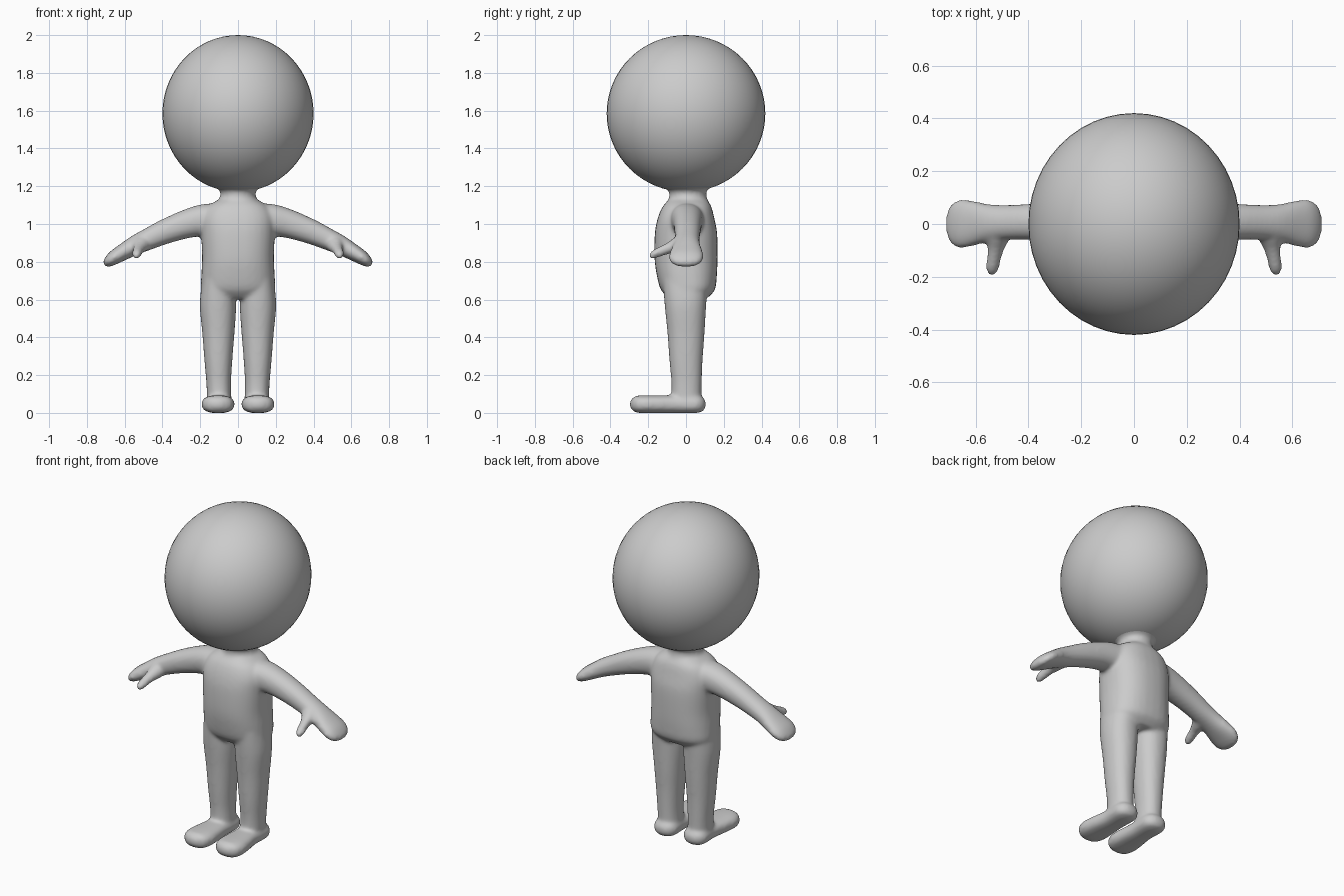
import bpy, bmesh, math
from mathutils import Vector

grey = bpy.data.materials.new("plain_grey")
grey.diffuse_color = (0.6, 0.6, 0.6, 1)
X, Y, Z = Vector((1, 0, 0)), Vector((0, 1, 0)), Vector((0, 0, 1))


def catmull(a, b, c, d, t):
    return 0.5 * (2 * b + (c - a) * t + (2 * a - 5 * b + 4 * c - d) * t * t
                  + (3 * b - a - 3 * c + d) * t ** 3)


def loft(bm, rows, u, v, power=2.0, n=32, steps=4):
    """Closed tube through rows of (x, y, z, half size along u, half size along v)."""
    smooth = []
    for i in range(len(rows) - 1):
        p = [rows[max(0, min(len(rows) - 1, i + k))] for k in (-1, 0, 1, 2)]
        for s in range(steps):
            smooth.append([catmull(*q, s / steps) for q in zip(*p)])
    smooth.append(rows[-1])
    rings = []
    for x, y, z, ru, rv in smooth:
        ring = []
        for k in range(n):
            c, s = math.cos(2 * math.pi * k / n), math.sin(2 * math.pi * k / n)
            a = math.copysign(abs(c) ** (2 / power), c) * max(ru, 0.004)
            b = math.copysign(abs(s) ** (2 / power), s) * max(rv, 0.004)
            ring.append(bm.verts.new(Vector((x, y, z)) + u * a + v * b))
        rings.append(ring)
    faces = [bm.faces.new(rings[0]), bm.faces.new(rings[-1])]
    for r, q in zip(rings, rings[1:]):
        for k in range(n):
            faces.append(bm.faces.new((r[k], r[k - 1], q[k - 1], q[k])))
    bmesh.ops.recalc_face_normals(bm, faces=faces)


def finish(name, bm):
    me = bpy.data.meshes.new(name)
    bm.to_mesh(me)
    bm.free()
    me.materials.append(grey)
    ob = bpy.data.objects.new(name, me)
    bpy.context.collection.objects.link(ob)
    for p in me.polygons:
        p.use_smooth = True
    return ob


# Head: slightly deeper than wide
bm = bmesh.new()
bmesh.ops.create_uvsphere(bm, u_segments=48, v_segments=32, radius=1)
for vert in bm.verts:
    vert.co = Vector((vert.co.x * 0.40, vert.co.y * 0.42, vert.co.z * 0.415 + 1.585))
finish("head", bm)

# Body: overlapping lofts fused into one skin
bm = bmesh.new()

# Torso
loft(bm, [(0, 0.01, 0.605, 0.165, 0.10), (0, 0.01, 0.65, 0.195, 0.142),
          (0, 0.005, 0.72, 0.195, 0.158), (0, 0, 0.82, 0.19, 0.167),
          (0, 0, 0.95, 0.195, 0.165), (0, 0, 1.03, 0.195, 0.15),
          (0, 0.005, 1.09, 0.165, 0.13), (0, 0.01, 1.125, 0.11, 0.105)], X, Y, 2.4)

# Neck, flaring into the head
loft(bm, [(0, 0.01, 1.04, 0.16, 0.13), (0, 0.01, 1.11, 0.115, 0.11),
          (0, 0.01, 1.15, 0.093, 0.098), (0, 0.008, 1.18, 0.10, 0.105),
          (0, 0.004, 1.205, 0.15, 0.155), (0, 0, 1.235, 0.20, 0.21),
          (0, 0, 1.27, 0.21, 0.22)], X, Y)

slope = Vector((0.36, 0, 0.93))
for side in (1, -1):
    # Leg
    loft(bm, [(side * x, y, z, rx, ry) for x, y, z, rx, ry in (
        (0.098, 0, 0.03, 0.065, 0.08), (0.102, 0.003, 0.15, 0.065, 0.08),
        (0.104, 0, 0.28, 0.074, 0.088), (0.104, 0, 0.42, 0.085, 0.098),
        (0.106, -0.003, 0.57, 0.096, 0.11), (0.106, -0.003, 0.70, 0.085, 0.12))],
        X, Y, 2.2)
    # Foot, from heel to toe
    loft(bm, [(side * x, y, 0.046, rx, rz) for x, y, rx, rz in (
        (0.100, 0.105, 0.015, 0.012), (0.100, 0.09, 0.05, 0.036),
        (0.100, 0.05, 0.073, 0.047), (0.100, -0.05, 0.071, 0.047),
        (0.104, -0.15, 0.083, 0.047), (0.106, -0.22, 0.087, 0.047),
        (0.106, -0.27, 0.068, 0.042), (0.106, -0.297, 0.02, 0.016))],
        X, Z, 2.5)
    # Arm and mitten hand
    up = Vector((side * slope.x, 0, slope.z)).normalized()
    loft(bm, [(side * x, y, z, ry, rz) for x, y, z, ry, rz in (
        (0.06, 0.005, 1.03, 0.09, 0.085), (0.16, 0.005, 1.02, 0.088, 0.09),
        (0.26, 0.008, 1.003, 0.077, 0.077), (0.38, 0.008, 0.962, 0.069, 0.066),
        (0.48, 0.006, 0.918, 0.066, 0.057), (0.55, 0.004, 0.885, 0.071, 0.051),
        (0.62, 0.002, 0.845, 0.088, 0.043), (0.665, 0, 0.818, 0.091, 0.037),
        (0.695, 0, 0.797, 0.07, 0.026), (0.71, 0, 0.788, 0.03, 0.012))],
        Y, up, 2.2)
    # Thumb
    loft(bm, [(side * x, y, z, r, r) for x, y, z, r in (
        (0.50, 0.0, 0.91, 0.05), (0.513, -0.055, 0.89, 0.043),
        (0.524, -0.10, 0.87, 0.031), (0.533, -0.145, 0.851, 0.027),
        (0.537, -0.178, 0.838, 0.023), (0.538, -0.197, 0.832, 0.008))],
        X, Z)

body = finish("body", bm)
fuse = body.modifiers.new("fuse", 'REMESH')
fuse.mode = 'VOXEL'
fuse.voxel_size = 0.01
fuse.use_smooth_shade = True
soften = body.modifiers.new("soften", 'SMOOTH')
soften.factor = 0.5
soften.iterations = 10
